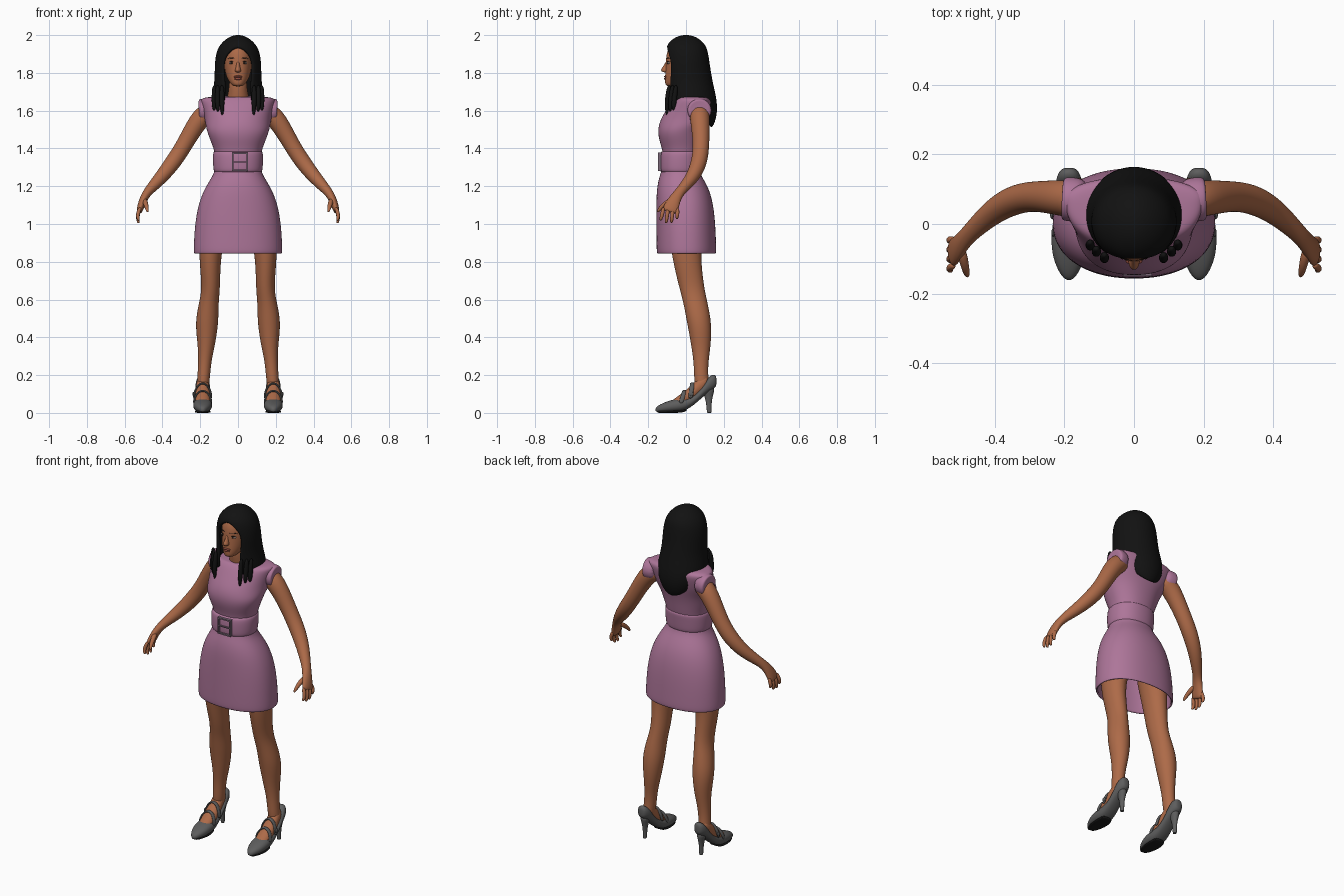
import bpy, bmesh, math
from mathutils import Vector


def material(name, r, g, b):
    m = bpy.data.materials.new(name)
    m.diffuse_color = (r, g, b, 1)
    return m


SKIN = material("skin", .42, .145, .065)
LIPS = material("lips", .30, .075, .05)
EYE = material("eye_white", .5, .42, .38)
DARK = material("dark_brown", .025, .014, .01)
HAIR = material("hair_black", .006, .006, .006)
DRESS = material("dress_mauve", .42, .18, .32)
BUCKLE = material("buckle_grey", .2, .14, .19)
SHOE = material("shoe_grey", .11, .11, .11)
SOLE = material("sole_black", .01, .01, .01)


def finish(name, bm, mat, mirror=False, thick=0, subsurf=2):
    bmesh.ops.remove_doubles(bm, verts=bm.verts, dist=1e-5)
    bmesh.ops.recalc_face_normals(bm, faces=bm.faces)
    me = bpy.data.meshes.new(name)
    bm.to_mesh(me)
    bm.free()
    me.materials.append(mat)
    for p in me.polygons:
        p.use_smooth = subsurf > 0
    ob = bpy.data.objects.new(name, me)
    bpy.context.collection.objects.link(ob)
    if thick:
        s = ob.modifiers.new("thickness", 'SOLIDIFY')
        s.thickness, s.offset = thick, -1
    if subsurf:
        s = ob.modifiers.new("smooth", 'SUBSURF')
        s.levels = s.render_levels = subsurf
    if mirror:
        ob.modifiers.new("mirror", 'MIRROR')
    return ob


def loft(name, rings, mat, caps=(True, True), closed=True, **kw):
    """Skin a list of equally sized point rings."""
    bm = bmesh.new()
    rows = [[bm.verts.new(p) for p in r] for r in rings]
    n = len(rows[0])
    for a, b in zip(rows, rows[1:]):
        for i in range(n if closed else n - 1):
            j = (i + 1) % n
            bm.faces.new((a[i], a[j], b[j], b[i]))
    for use, row in zip(caps, (rows[0], rows[-1])):
        if use:
            bm.faces.new(row)
    return finish(name, bm, mat, **kw)


def spow(v, e):
    return math.copysign(abs(v) ** (2 / e), v)


def angles(n):
    return [2 * math.pi * i / n for i in range(n)]


def level(z, rx, yf, yb, yc=None, xc=0, e=2, n=20):
    """Horizontal ring: front at yf, back at yb, widest at yc."""
    yc = (yf + yb) / 2 if yc is None else yc
    pts = []
    for t in angles(n):
        c, s = spow(math.cos(t), e), spow(math.sin(t), e)
        pts.append((xc + rx * c, yc + s * ((yb - yc) if s > 0 else (yc - yf)), z))
    return pts


def upright(y, z0, z1, hw, xc=.187, e=2, n=16):
    """Ring across the foot at a given y."""
    return [(xc + hw * spow(math.cos(t), e), y,
             (z0 + z1) / 2 + (z1 - z0) / 2 * spow(math.sin(t), e)) for t in angles(n)]


def tube(name, pts, radii, mat, n=10, ref=(0, 1, 0), **kw):
    pts = [Vector(p) for p in pts]
    rings = []
    for i, p in enumerate(pts):
        d = (pts[min(i + 1, len(pts) - 1)] - pts[max(i - 1, 0)]).normalized()
        u = Vector(ref)
        u = (u - d * u.dot(d)).normalized()
        v = d.cross(u)
        r = radii[i]
        a, b = r if isinstance(r, tuple) else (r, r)
        rings.append([p + u * a * math.cos(t) + v * b * math.sin(t) for t in angles(n)])
    return loft(name, rings, mat, **kw)


def ball(name, c, s, mat, **kw):
    bm = bmesh.new()
    bmesh.ops.create_uvsphere(bm, u_segments=12, v_segments=8, radius=1)
    for v in bm.verts:
        v.co = Vector([c[k] + v.co[k] * s[k] for k in range(3)])
    return finish(name, bm, mat, subsurf=1, **kw)


def box(name, x0, x1, y0, y1, z0, z1, mat):
    bm = bmesh.new()
    bmesh.ops.create_cube(bm, size=1)
    for v in bm.verts:
        v.co = (x1 if v.co.x > 0 else x0, y1 if v.co.y > 0 else y0, z1 if v.co.z > 0 else z0)
    return finish(name, bm, mat, subsurf=0)


# Head and neck
loft("head", [level(*r, e=2.15) for r in [
    (1.728, .022, -.102, -.05, -.075), (1.742, .040, -.112, -.01, -.06),
    (1.77, .058, -.112, .04, -.03), (1.80, .069, -.111, .08, -.01),
    (1.85, .076, -.108, .098, 0), (1.90, .076, -.106, .098, 0),
    (1.94, .064, -.088, .085, 0), (1.967, .035, -.05, .05, 0)]], SKIN)
tube("neck", [(0, .03, 1.62), (0, .02, 1.665), (0, .0, 1.71), (0, -.005, 1.78)],
     [.075, .06, .049, .048], SKIN, n=16)
# Face details
loft("nose", [level(z, w, y, -.085, n=10) for z, w, y in [
    (1.867, .008, -.105), (1.835, .010, -.120), (1.815, .018, -.138), (1.802, .015, -.126)]], SKIN)
ball("upper_lip", (0, -.107, 1.780), (.026, .010, .006), LIPS)
ball("lower_lip", (0, -.106, 1.769), (.021, .011, .007), LIPS)
ball("eyes", (.033, -.089, 1.853), (.016, .011, .007), EYE, mirror=True)
ball("irises", (.033, -.096, 1.853), (.007, .006, .007), DARK, mirror=True)
tube("eyelids", [(.016, -.100, 1.856), (.033, -.099, 1.862), (.051, -.086, 1.857)],
     [.002, .003, .002], DARK, n=6, mirror=True)
tube("eyebrows", [(.014, -.103, 1.875), (.035, -.098, 1.882), (.056, -.080, 1.874)],
     [.002, .003, .002], DARK, n=6, mirror=True)

# Hair shell: rings open at the face, longer at the back
hair = []
for zf, zb, rx, cy, ry, gap in [
        (1.60, 1.505, .118, .02, .122, .090), (1.635, 1.58, .140, .03, .138, .080),
        (1.68, 1.66, .139, .026, .138, .074), (1.75, 1.745, .125, .015, .128, .074),
        (1.82, 1.82, .124, .008, .122, .082), (1.87, 1.87, .122, .005, .118, .078),
        (1.915, 1.915, .114, .002, .114, .048), (1.945, 1.945, .099, 0, .105, 0),
        (1.976, 1.976, .070, 0, .078, 0), (1.996, 1.996, .034, 0, .04, 0), (2.002, 2.002, 0, 0, 0, 0)]:
    end = math.pi - (math.asin(gap / rx) if gap else 0)
    row = []
    for i in range(25):
        t = end * (i / 12 - 1)
        z = zf + (zb - zf) * max(0, math.cos(t)) ** 1.5
        row.append((rx * math.sin(t), cy + ry * math.cos(t), z))
    hair.append(row)
loft("hair", hair, HAIR, caps=(False, False), closed=False, thick=.02)
# Loose front locks
for i, (x, z) in enumerate([(.085, 1.56), (.108, 1.59), (.126, 1.595)]):
    y = -.098 + i * .018
    tube("front_lock_%d" % (i + 1), [(x, y + .01, 1.74), (x, y, 1.66), (x, y - .004, 1.61), (x - .004, y, z)],
         [.012, .016, .012, .003], HAIR, n=8, mirror=True)

# Dress: hem to neckline in one open shell
loft("dress", [level(*r, e=2.2, n=28) for r in [
    (.842, .231, -.150, .155), (.848, .236, -.156, .162), (.90, .235, -.157, .160),
    (1.00, .229, -.158, .156), (1.10, .212, -.158, .146), (1.18, .182, -.156, .125),
    (1.24, .144, -.145, .092), (1.28, .122, -.130, .068), (1.34, .120, -.122, .070),
    (1.39, .125, -.124, .082), (1.45, .150, -.145, .092), (1.50, .168, -.150, .104),
    (1.55, .176, -.138, .118, .04), (1.60, .187, -.108, .130, .06), (1.645, .200, -.080, .138, .07),
    (1.662, .198, -.066, .130, .07), (1.672, .170, -.055, .115, .06), (1.674, .10, -.045, .08, .03)]],
    DRESS, caps=(False, True), thick=.012)
# Short shoulder caps around the arms
tube("shoulder_caps", [(.13, .068, 1.605), (.175, .07, 1.603), (.204, .073, 1.60), (.206, .073, 1.60)],
     [.058, (.066, .064), (.064, .062), .05], DRESS, n=16, mirror=True)
# Belt
loft("belt", [level(*r, e=2.2, n=28) for r in [
    (1.272, .118, -.125, .065), (1.276, .128, -.138, .075), (1.30, .132, -.141, .079),
    (1.35, .134, -.141, .083), (1.382, .132, -.137, .086), (1.388, .122, -.125, .078)]], DRESS)
# Belt buckle frame and prong
for nm, x0, x1, z0, z1 in [("left", -.032, -.024, 1.28, 1.378), ("right", .044, .052, 1.28, 1.378),
                           ("top", -.032, .052, 1.370, 1.378), ("bottom", -.032, .052, 1.28, 1.288),
                           ("prong", -.03, .048, 1.326, 1.332)]:
    box("buckle_" + nm, x0, x1, -.149, -.125, z0, z1, BUCKLE)

# Arms with palms
tube("arms", [(.13, .068, 1.605), (.19, .073, 1.575), (.245, .078, 1.49), (.295, .08, 1.40),
              (.345, .07, 1.325), (.40, .04, 1.255), (.45, -.005, 1.20), (.485, -.04, 1.162),
              (.506, -.066, 1.12), (.52, -.083, 1.075), (.523, -.087, 1.062)],
     [.05, .056, .048, .044, .044, .038, .030, (.026, .023), (.036, .021), (.043, .018), (.036, .012)],
     SKIN, n=14, mirror=True)
# Fingers and thumbs
for i, tip in enumerate([1.018, 1.004, 1.006, 1.026]):
    y = -.118 + .024 * i
    tube("finger_%d" % (i + 1), [(.517, y, 1.09), (.531, y - .008 + .003 * i, 1.052),
                                 (.530, y - .014 + .004 * i, tip + .012), (.524, y - .017 + .005 * i, tip)],
         [.011, .0115, .0095, .006], SKIN, n=8, mirror=True)
tube("thumbs", [(.497, -.07, 1.13), (.488, -.112, 1.108), (.482, -.138, 1.082), (.478, -.152, 1.062)],
     [.016, .014, .011, .006], SKIN, n=8, ref=(1, 0, 0), mirror=True)

# Legs
loft("legs", [level(z, rx, yf, yb, xc=xc, n=16) for z, xc, rx, yf, yb in [
    (1.08, .118, .085, -.10, .10), (.95, .135, .072, -.09, .09), (.84, .147, .060, -.077, .08),
    (.74, .146, .053, -.056, .088), (.65, .144, .049, -.033, .100), (.58, .155, .053, -.014, .116),
    (.50, .163, .061, .000, .132), (.43, .166, .057, .014, .136), (.35, .168, .045, .028, .131),
    (.27, .176, .035, .040, .119), (.20, .181, .034, .042, .117), (.15, .185, .033, .045, .125),
    (.12, .187, .028, .055, .12)]], SKIN, mirror=True)
# Feet
loft("feet", [upright(*r) for r in [
    (-.09, .02, .055, .03), (-.03, .025, .098, .042), (.03, .055, .145, .040),
    (.07, .09, .195, .035), (.12, .13, .21, .03)]], SKIN, mirror=True)
# Pointed shoes rising to the heel counter
loft("shoes", [upright(*r, e=2.3) for r in [
    (-.162, .006, .026, .008), (-.145, .004, .042, .026), (-.10, .003, .062, .047),
    (-.045, .003, .078, .053), (.0, .012, .078, .047), (.05, .048, .098, .041),
    (.09, .085, .145, .040), (.125, .112, .200, .039), (.152, .13, .205, .029), (.162, .145, .19, .015)]],
    SHOE, mirror=True)
# Stiletto heels
loft("heels", [level(*r, xc=.187, n=12) for r in [
    (0, .010, .112, .134), (.003, .011, .110, .135), (.06, .012, .106, .136),
    (.10, .020, .092, .146), (.14, .032, .08, .158)]], SHOE, mirror=True)
# Dark front soles
loft("soles", [upright(*r, e=4) for r in [
    (-.152, 0, .012, .012), (-.13, 0, .012, .030), (-.08, 0, .012, .043),
    (-.03, 0, .013, .042), (.005, .008, .022, .032)]], SOLE, mirror=True)
# Shoe straps arched over the foot
for i, (y, lo, hi, lean) in enumerate([(-.018, .05, .118, .022), (.028, .075, .158, .012)]):
    arc = []
    for k in range(9):
        a = math.pi * k / 8
        s = math.sin(a)
        arc.append((.187 + .047 * math.cos(a), y + lean * (s - .5), lo + (hi - lo) * s))
    tube("shoe_strap_%d" % (i + 1), arc, [(.013, .006)] * 9, SHOE, n=8, mirror=True)
# Strap buckles on the outer side
ball("strap_buckles", (.236, .028, .10), (.006, .014, .012), SHOE, mirror=True)
